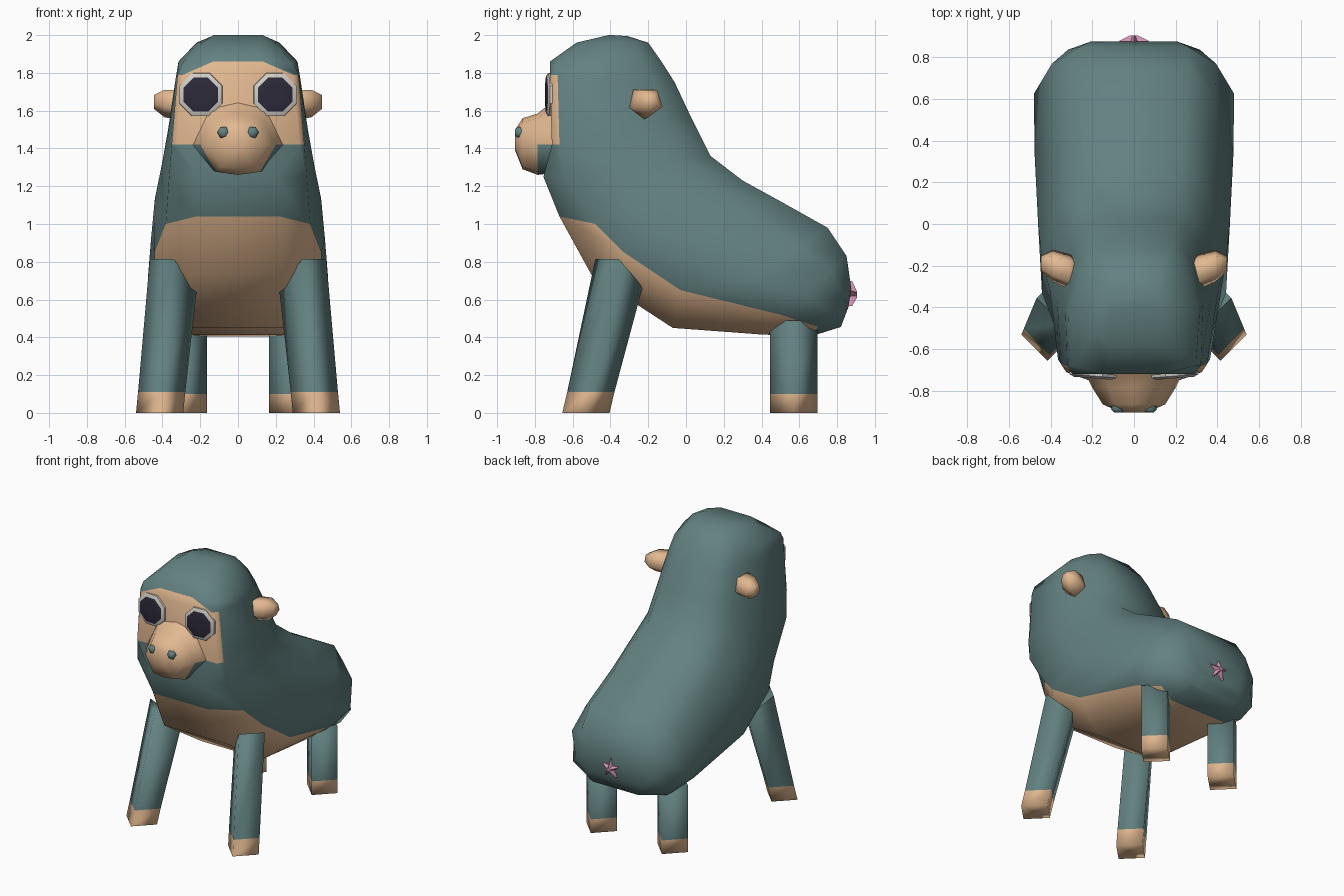
import bpy, bmesh, math
from mathutils import Vector

cube = bpy.data.objects.get("Cube")
if cube:
    bpy.data.objects.remove(cube, do_unlink=True)


def material(name, rgb):
    mat = bpy.data.materials.new(name)
    mat.use_nodes = True
    mat.diffuse_color = (*rgb, 1)
    bsdf = mat.node_tree.nodes["Principled BSDF"]
    bsdf.inputs["Base Color"].default_value = (*rgb, 1)
    bsdf.inputs["Roughness"].default_value = 0.8
    return mat


teal = material("teal fur", (0.125, 0.22, 0.22))
tan = material("tan skin", (0.76, 0.48, 0.28))
white = material("eye white", (0.64, 0.61, 0.57))
dark = material("dark pupil", (0.026, 0.023, 0.042))
pink = material("pink", (0.66, 0.3, 0.48))


def loft(name, rings, mats, rule=lambda i, j: 0, angle=60):
    """Skin a list of equal point rings, cap both ends, shade smooth."""
    bm = bmesh.new()
    loops = [[bm.verts.new(p) for p in ring] for ring in rings]
    n = len(loops[0])
    for i in range(len(loops) - 1):
        a, b = loops[i], loops[i + 1]
        for j in range(n):
            k = (j + 1) % n
            bm.faces.new((a[j], a[k], b[k], b[j])).material_index = rule(i, j)
    bm.faces.new(loops[0]).material_index = rule(0, 0)
    bm.faces.new(loops[-1]).material_index = rule(len(loops) - 2, 0)
    bmesh.ops.recalc_face_normals(bm, faces=bm.faces)
    mesh = bpy.data.meshes.new(name)
    bm.to_mesh(mesh)
    bm.free()
    for mat in mats:
        mesh.materials.append(mat)
    obj = bpy.data.objects.new(name, mesh)
    bpy.context.collection.objects.link(obj)
    bpy.ops.object.select_all(action="DESELECT")
    obj.select_set(True)
    bpy.context.view_layer.objects.active = obj
    bpy.ops.object.shade_smooth_by_angle(angle=math.radians(angle))


def circle(n, start=0.0):
    steps = [start + math.tau * k / n for k in range(n)]
    return [(math.cos(a), math.sin(a)) for a in steps]


# Body: sections from crown to rump
# front y, z, back y, z, half width, front ratio, shoulder y, z, shoulder ratio
sections = [
    (-0.41, 2.0, -0.31, 1.995, 0.13, 0.9, -0.39, 2.0, 1),
    (-0.58, 1.96, -0.2, 1.96, 0.22, 0.55, -0.52, 1.96, 0.86),
    (-0.72, 1.86, -0.13, 1.86, 0.315, 0.42, -0.68, 1.85, 0.94),
    (-0.72, 1.79, -0.06, 1.75, 0.33, 0.88, -0.68, 1.79, 0.97),
    (-0.71, 1.42, 0.02, 1.58, 0.37, 0.88, -0.67, 1.42, 0.95),
    (-0.755, 1.25, 0.13, 1.36, 0.405, 0.5, -0.65, 1.25, 0.9),
    (-0.67, 1.04, 0.3, 1.23, 0.44, 0.5, -0.48, 1.0, 0.87),
    (-0.5, 0.73, 0.5, 1.12, 0.46, 0.55, -0.33, 0.85, 0.96),
    (-0.07, 0.45, 0.75, 0.98, 0.477, 0.52, -0.03, 0.65, 0.94),
    (0.4, 0.415, 0.85, 0.83, 0.48, 0.55, 0.5, 0.52, 0.86),
    (0.66, 0.405, 0.875, 0.66, 0.385, 0.6, 0.7, 0.455, 0.9),
    (0.82, 0.455, 0.86, 0.56, 0.23, 0.8, 0.825, 0.47, 0.9),
]
FACE_TOP, FACE, CHEST, BELLY_END = 2, 3, 6, 9


def body_ring(fy, fz, by, bz, half, ratio, sy, sz, shoulder):
    front, back = Vector((0, fy, fz)), Vector((0, by, bz))
    side = [front + Vector((ratio * half, 0, 0)), Vector((shoulder * half, sy, sz))]
    for t, w in ((0.5, 1), (0.82, 0.82), (1, 0.54)):
        side.append(front.lerp(back, t) + Vector((w * half, 0, 0)))
    return side + [Vector((-p.x, p.y, p.z)) for p in reversed(side)]


def body_colour(i, j):
    if i == FACE_TOP:
        return int(j == 9)
    return int((i == FACE or CHEST <= i <= BELLY_END) and j in (0, 8, 9))


loft("body", [body_ring(*s) for s in sections], [teal, tan], body_colour)

# Muzzle: y, centre z, half width, height above, depth below; furry under the jaw
outline = [(1, 0), (0.62, 0.85), (0, 1), (-0.62, 0.85),
           (-1, 0), (-0.58, -0.9), (0, -1), (0.58, -0.9)]
muzzle = []
for y, z, w, up, down in [(-0.705, 1.42, 0.24, 0.23, 0.15), (-0.785, 1.42, 0.2, 0.165, 0.16),
                          (-0.865, 1.42, 0.15, 0.14, 0.13), (-0.905, 1.45, 0.06, 0.05, 0.06)]:
    muzzle.append([(w * u, y, z + v * (up if v > 0 else down)) for u, v in outline])
loft("muzzle", muzzle, [tan, teal], lambda i, j: int(i == 0 and j >= 4))


# Legs: diamond columns with tan feet, tops slanting up to the front and outside
def leg(name, side, foot, top, ankle, slant):
    foot, top = Vector(foot), Vector(top)
    rings = []
    for t, tilt in ((0, 0), (ankle / top.z, 0), (1, slant)):
        c = foot.lerp(top, t)
        rings.append([c + Vector((u, v, tilt * (side * u - v))) * 0.125 for u, v in circle(4)])
    loft(name, rings, [teal, tan], lambda i, j: int(i == 0), 95)


for side, label in ((1, "left"), (-1, "right")):
    leg(label + "_front_leg", side, (side * 0.415, -0.53, 0), (side * 0.342, -0.355, 0.74), 0.11, 0.6)
    leg(label + "_rear_leg", side, (side * 0.29, 0.57, 0), (side * 0.29, 0.57, 0.49), 0.1, 0)

    # Eye: eight-sided, bevelled white rim round a flat dark pupil, turned outward
    eye = []
    for r, y in ((0.123, -0.715), (0.122, -0.729), (0.098, -0.74), (0.05, -0.74)):
        eye.append([(side * (0.197 + r * c), y + 0.08 * r * c, 1.685 + r * s)
                    for c, s in circle(8, math.pi / 8)])
    loft(label + "_eye", eye, [white, dark], lambda i, j: int(i == 2), 30)

    # Ear: broad root, blunt tip, pointed lower edge
    ear = []
    for x, y, z, r in [(0.265, -0.235, 1.635, 0.065), (0.31, -0.228, 1.64, 0.088),
                       (0.39, -0.2, 1.645, 0.08), (0.445, -0.19, 1.65, 0.04)]:
        ear.append([(side * x, y + r * c, z + r * s) for c, s in circle(5, -math.pi / 2)])
    loft(label + "_ear", ear, [tan], angle=100)

    # Nostril: small bead
    bead = []
    for y, r in ((-0.865, 0.028), (-0.89, 0.033), (-0.905, 0.018)):
        bead.append([(side * 0.077 + r * c, y, 1.485 + r * s) for c, s in circle(6)])
    loft(label + "_nostril", bead, [teal])

# Star on the rump: five slim points swelling to a small centre
star = []
for y, outer, inner in ((0.86, 0.075, 0.025), (0.88, 0.072, 0.024), (0.905, 0.018, 0.012)):
    star.append([((outer, inner)[k % 2] * c, y, 0.625 + (outer, inner)[k % 2] * s)
                 for k, (c, s) in enumerate(circle(10, math.pi / 2))])
loft("rump_star", star, [pink])
